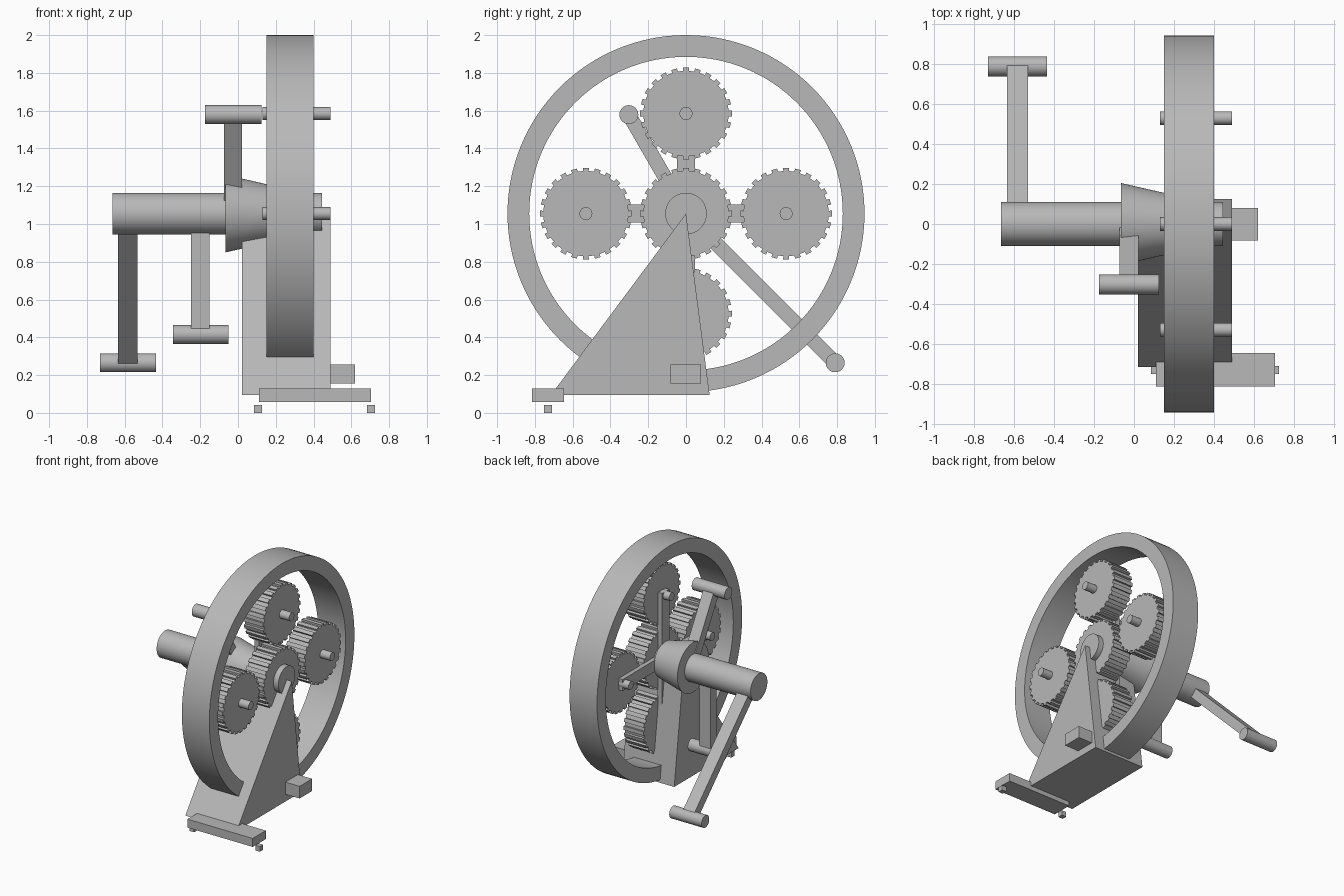
import bpy, bmesh
from math import sin, cos, pi, radians
from mathutils import Vector, Matrix

cube = bpy.data.objects.get("Cube")
if cube:
    bpy.data.objects.remove(cube)

metal = bpy.data.materials.new("light_grey")
metal.use_nodes = True
metal.diffuse_color = (0.48, 0.48, 0.48, 1)
metal.node_tree.nodes["Principled BSDF"].inputs["Base Color"].default_value = (0.48, 0.48, 0.48, 1)

AXIS_Z = 1.055          # height of the main axle
ORBIT = 0.53            # distance of outer gears from the axle


def finish(name, bm, smooth=False):
    bmesh.ops.recalc_face_normals(bm, faces=bm.faces)
    mesh = bpy.data.meshes.new(name)
    bm.to_mesh(mesh)
    bm.free()
    mesh.materials.append(metal)
    obj = bpy.data.objects.new(name, mesh)
    bpy.context.collection.objects.link(obj)
    if smooth:
        bpy.ops.object.select_all(action='DESELECT')
        obj.select_set(True)
        bpy.context.view_layer.objects.active = obj
        bpy.ops.object.shade_smooth_by_angle(angle=radians(30))
    return obj


def lathe(name, profile, y=0, z=AXIS_Z, steps=64):
    """Revolve (x, radius) points around a line parallel to x."""
    bm = bmesh.new()
    verts = [bm.verts.new((x, 0, r)) for x, r in profile]
    edges = [bm.edges.new(pair) for pair in zip(verts, verts[1:])]
    bmesh.ops.spin(bm, geom=verts + edges, cent=(0, 0, 0), axis=(1, 0, 0),
                   angle=2 * pi, steps=steps)
    bmesh.ops.remove_doubles(bm, verts=bm.verts, dist=1e-4)
    bmesh.ops.translate(bm, verts=bm.verts, vec=(0, y, z))
    return finish(name, bm, True)


def rod(name, x0, x1, r, y=0, z=AXIS_Z, steps=48):
    return lathe(name, [(x0, 0), (x0, r), (x1, r), (x1, 0)], y, z, steps)


def prism(name, outline, x0, x1):
    """Extrude a (y, z) outline along x."""
    bm = bmesh.new()
    face = bm.faces.new([bm.verts.new((x0, y, z)) for y, z in outline])
    new = bmesh.ops.extrude_face_region(bm, geom=[face])["geom"]
    bmesh.ops.translate(bm, vec=(x1 - x0, 0, 0),
                        verts=[g for g in new if isinstance(g, bmesh.types.BMVert)])
    return finish(name, bm)


def box(name, x, y, z):
    return prism(name, [(y[0], z[0]), (y[1], z[0]), (y[1], z[1]), (y[0], z[1])], *x)


def bar(name, x0, x1, angle, length, width):
    """Flat bar from the axle outward; angle is measured from +y towards +z."""
    along = Vector((cos(angle), sin(angle)))
    side = Vector((-along.y, along.x)) * width / 2
    hub = Vector((0, AXIS_Z))
    end = hub + along * length
    return prism(name, [hub - side, end - side, end + side, hub + side], x0, x1)


def gear(name, y, z, teeth=24, root=0.226, tip=0.243):
    outline = []
    for i in range(teeth):
        for offset, r in ((-0.25, root), (-0.25, tip), (0.25, tip), (0.25, root)):
            a = (i + offset) * 2 * pi / teeth
            outline.append((y + r * cos(a), z + r * sin(a)))
    return prism(name, outline, 0.22, 0.40)


# Outer ring
lathe("outer_ring", [(0.15, 0.945), (0.40, 0.945), (0.40, 0.83), (0.15, 0.83), (0.15, 0.945)], steps=128)

# Central axle, cone hub and gear
rod("main_shaft", -0.665, 0.445, 0.11, steps=64)
lathe("cone_hub", [(-0.065, 0), (-0.065, 0.205), (0.19, 0.147), (0.19, 0)])
gear("centre_gear", 0, AXIS_Z)

# Four outer gears, each with a spoke and a pin
for i, place in enumerate(("rear", "upper", "front", "lower")):
    a = i * pi / 2
    y, z = ORBIT * cos(a), AXIS_Z + ORBIT * sin(a)
    gear(place + "_gear", y, z)
    rod(place + "_gear_pin", 0.13, 0.49, 0.034, y, z, 32)
    bar(place + "_spoke", 0.185, 0.225, a, ORBIT + 0.03, 0.095)

# Cranks: arm span in x, handle span in x, angle, reach
cranks = {
    "long_crank": ((-0.635, -0.532), (-0.73, -0.435), -45, 1.117),
    "middle_crank": ((-0.25, -0.15), (-0.345, -0.05), -90, 0.64),
    "inner_crank": ((-0.073, 0.022), (-0.175, 0.125), 120, 0.605),
}
for name, (arm, grip, degrees, reach) in cranks.items():
    a = radians(degrees)
    bar(name + "_arm", *arm, a, reach, 0.076)
    rod(name + "_handle", *grip, 0.05, reach * cos(a), AXIS_Z + reach * sin(a))

# Triangular stand with side block
prism("stand", [(-0.715, 0.095), (0.125, 0.095), (0, AXIS_Z)], 0.02, 0.49)
box("side_block", (0.48, 0.62), (-0.083, 0.08), (0.155, 0.255))

# Front foot bar and its small feet
box("foot_bar", (0.11, 0.705), (-0.815, -0.645), (0.058, 0.128))
for side, x in (("right", 0.105), ("left", 0.705)):
    box(side + "_foot", (x - 0.021, x + 0.021), (-0.752, -0.71), (0, 0.042))
